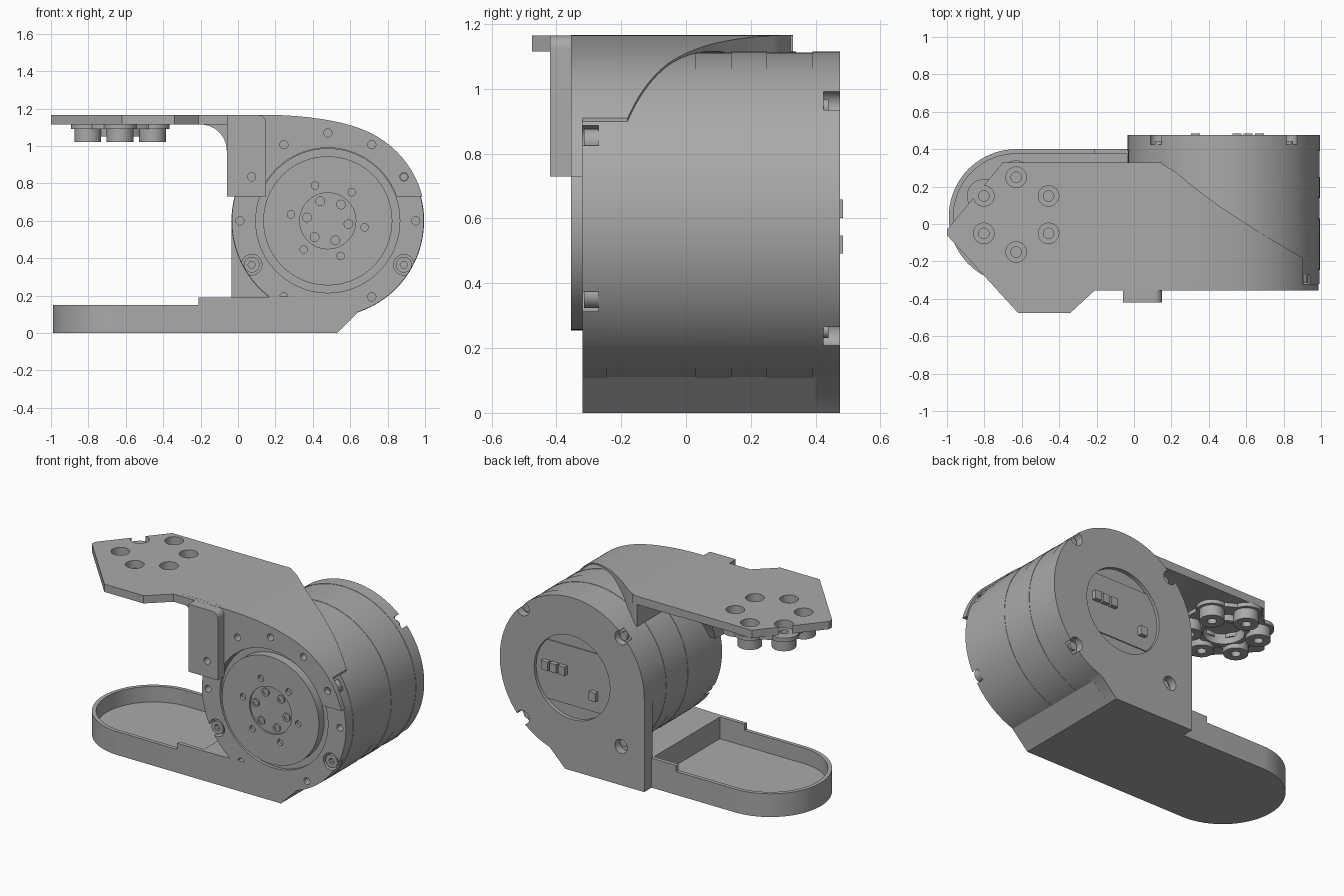
import bpy, bmesh
from math import sin, cos, radians, asin, degrees
from mathutils import Vector

cube = bpy.data.objects.get("Cube")
if cube:
    bpy.data.objects.remove(cube, do_unlink=True)

grey = bpy.data.materials.new("machined_grey")
grey.use_nodes = True
grey.diffuse_color = (0.4, 0.4, 0.4, 1)
grey.node_tree.nodes["Principled BSDF"].inputs["Base Color"].default_value = grey.diffuse_color

MX, MZ = 0.48, 0.6            # motor axis
R = 0.515                     # motor radius
FX, FY = -0.63, 0.05          # coupling axis


def arc(cx, cy, r, a0, a1, n=32):
    steps = [radians(a0 + (a1 - a0) * i / n) for i in range(n + 1)]
    return [(cx + r * cos(a), cy + r * sin(a)) for a in steps]


def disc(cx, cy, r, n=32):
    return arc(cx, cy, r, 0, 360, n)[:-1]


def rect(u0, u1, v0, v1):
    return [(u0, v0), (u1, v0), (u1, v1), (u0, v1)]


def polar(r, deg, cx=MX, cy=MZ):
    return cx + r * cos(radians(deg)), cy + r * sin(radians(deg))


def mesh_object(name, pieces):
    """Each piece is (outline, axis, start, end)."""
    bm = bmesh.new()
    for pts, axis, a, b in pieces:
        place = {"x": lambda u, v, t: (t, u, v),
                 "y": lambda u, v, t: (u, t, v),
                 "z": lambda u, v, t: (u, v, t)}[axis]
        lo, hi = ([bm.verts.new(place(u, v, t)) for u, v in pts] for t in (a, b))
        bm.faces.new(lo)
        bm.faces.new(hi[::-1])
        for i in range(len(pts)):
            j = (i + 1) % len(pts)
            bm.faces.new((lo[i], hi[i], hi[j], lo[j]))
    bmesh.ops.recalc_face_normals(bm, faces=bm.faces)
    me = bpy.data.meshes.new(name)
    bm.to_mesh(me)
    bm.free()
    me.materials.append(grey)
    ob = bpy.data.objects.new(name, me)
    bpy.context.collection.objects.link(ob)
    return ob


def part(name, pieces, cuts=()):
    ob = mesh_object(name, pieces)
    bpy.ops.object.select_all(action="DESELECT")
    bpy.context.view_layer.objects.active = ob
    ob.select_set(True)
    if cuts:
        cutter = mesh_object(name + "_cutter", cuts)
        cutter.hide_render = True
        mod = ob.modifiers.new("cut", "BOOLEAN")
        mod.object, mod.solver, mod.use_self = cutter, "EXACT", True
        bpy.ops.object.modifier_apply(modifier=mod.name)
        bpy.data.objects.remove(cutter, do_unlink=True)
    bpy.ops.object.shade_smooth_by_angle(angle=radians(30))
    return ob


# Motor housing bands
bands = [("housing_front", -0.245, 0.03, R), ("housing_mid_band", 0.03, 0.14, R - 0.002),
         ("housing_rear", 0.14, 0.25, R), ("housing_rear_band", 0.25, 0.39, R - 0.002)]
for name, a, b, r in bands:
    part(name, [(disc(MX, MZ, r, 96), "y", a, b)])

# Front ring with rotor recess, bolt holes and open bolt pockets
bolt_angles = range(0, 360, 30)
deep = [30, 210, 270, 330]
ring_cuts = [(disc(MX, MZ, 0.385, 96), "y", -0.4, -0.3)]
for a in bolt_angles:
    pocket = a in deep
    ring_cuts.append((disc(*polar(0.47, a), 0.055 if pocket else 0.022, 24), "y", -0.4, -0.27))
part("front_ring", [(disc(MX, MZ, R - 0.002, 96), "y", -0.32, -0.245)], ring_cuts)
for a in deep:
    x, z = polar(0.47, a)
    part("ring_screw", [(disc(x, z, 0.042, 24), "y", -0.315, -0.26)],
         [(disc(x, z, 0.02, 6), "y", -0.4, -0.29)])

# Rotor with recessed hub and screws
rotor_cuts = [(disc(MX, MZ, 0.15, 48), "y", -0.4, -0.345)]
rotor_cuts += [(disc(*polar(0.2, 110 + 60 * i), 0.02, 16), "y", -0.4, -0.335) for i in range(6)]
part("rotor", [(disc(MX, MZ, 0.345, 96), "y", -0.355, -0.29)], rotor_cuts)
for i in range(6):
    x, z = polar(0.112, 111 + 60 * i)
    part("hub_screw", [(disc(x, z, 0.026, 20), "y", -0.354, -0.34)],
         [(disc(x, z, 0.014, 6), "y", -0.4, -0.348)])

# Back cover: round top, straight inner side, chamfered foot
cover = arc(MX, MZ, R, -72, 180, 72) + [(MX - R, 0), (0.53, 0)]
cover_cuts = [(disc(MX, MZ, 0.27, 64), "y", 0.45, 0.6)]
for dx in (-0.35, 0.35):
    for dz in (-0.35, 0.35):
        cover_cuts.append((disc(MX + dx, MZ + dz, 0.045, 24), "y", 0.425, 0.6))
part("back_cover", [(cover, "y", 0.39, 0.475)], cover_cuts)
for dx in (-0.35, 0.35):
    for dz in (-0.35, 0.35):
        x, z = MX + dx * 0.98, MZ + dz * 0.98
        part("cover_screw", [(disc(x, z, 0.026, 20), "y", 0.42, 0.44)])
board = arc(MX, MZ, 0.268, -45, 45, 16) + arc(MX, MZ, 0.268, 135, 225, 16)
part("circuit_board", [(board, "y", 0.445, 0.457)])
for dx, dz in [(0.19, 0.03), (0.13, 0.03), (0.07, 0.03), (-0.15, -0.08)]:
    x, z = MX + dx, MZ + dz
    part("connector", [(rect(x - 0.024, x + 0.024, z - 0.028, z + 0.028), "y", 0.455, 0.485)])

# Base block and open tray with rounded end
foot = [(MX - R, 0), (0.53, 0), (0.64, 0.11), (0.5, 0.2), (MX - R, 0.19)]
part("base_block", [(foot, "y", -0.32, 0.4)])


def tray(r, x_end):
    return arc(FX, 0.04, r, 90, 270, 40) + [(x_end, 0.04 - r), (x_end, 0.04 + r)]


part("tray", [(tray(0.36, 0.0), "z", 0, 0.15)], [(tray(0.335, -0.03), "z", 0.05, 0.3)])
for y in (-0.32, 0.375):
    part("tray_raised_wall", [(rect(-0.21, 0.0, 0.14, 0.19), "y", y, y + 0.025)])

# Bracket saddle over the motor
outer = []
for i in range(49):
    a = 120 - (120 - 14.4) * i / 48
    outer.append(polar(0.522 + 0.132 * max(0, (a - 60) / 60) ** 3, a))


def inner_arc(r):
    a = degrees(asin(0.13 / r))
    return arc(MX, MZ, r, a, 180 - a, 64)


fillet = arc(-0.2, 0.975, 0.14, 0, 90, 10)
saddle = [(-0.2, 1.165)] + outer + inner_arc(R + 0.001) + [(-0.06, 0.73)] + fillet
sweep = [(0.12, 0.34), (0.22, 0.28), (0.33, 0.19), (0.45, 0.1), (0.68, -0.05), (0.9, -0.18),
         (0.9, -0.322), (1.1, -0.322), (1.1, 0.5), (0.12, 0.5)]
back_curve = [(0.4, 1.114), (0.22, 1.11), (0.1, 1.09), (0.0, 1.05), (-0.09, 0.98),
              (-0.16, 0.88), (-0.22, 0.72), (-0.22, 0.6), (0.4, 0.6)]
part("bracket_saddle", [(saddle, "y", -0.33, 0.33)],
     [(sweep, "z", 0.5, 1.3), (back_curve, "x", -0.3, 0.119)])

# Bracket front flange and locating tab
bolt_holes = [(disc(*polar(0.47, a), 0.022, 20), "y", -0.5, -0.3) for a in range(30, 151, 30)]
flange = [(-0.06, 1.165)] + outer + inner_arc(0.39) + [(-0.06, 0.73)]
part("bracket_flange", [(flange, "y", -0.355, -0.32)], bolt_holes)
tab = [(-0.06, 0.73), (0.15, 0.73)] + arc(0.11, 1.125, 0.04, 0, 90, 8) + [(-0.06, 1.165)]
part("bracket_tab", [(tab, "y", -0.42, -0.354)], bolt_holes[-1:])

# Bracket top plate with six holes
plate = [(-1, -0.06), (-1, -0.03), (-0.7, 0.33), (0.15, 0.33), (0.15, -0.355),
         (-0.21, -0.355), (-0.34, -0.475), (-0.62, -0.475)]
lobes = [polar(0.2, 30 + 60 * i, FX, FY) for i in range(6)]
part("bracket_plate", [(plate, "z", 1.115, 1.165)],
     [(disc(x, y, 0.055, 28), "z", 1.0, 1.3) for x, y in lobes])

# Coupling under the plate: lobed ring with bosses
part("coupling_ring", [(disc(FX, FY, 0.24, 64), "z", 1.09, 1.115)],
     [(disc(FX, FY, 0.12, 48), "z", 1.0, 1.2)]
     + [(disc(x, y, 0.06, 24), "z", 1.0, 1.2) for x, y in lobes])
part("coupling_collar", [(disc(FX, FY, 0.15, 48), "z", 1.05, 1.1)],
     [(disc(FX, FY, 0.12, 48), "z", 1.0, 1.2)])
for x, y in lobes:
    part("coupling_lobe", [(disc(x, y, 0.09, 32), "z", 1.09, 1.115)],
         [(disc(x, y, 0.028, 20), "z", 1.0, 1.2)])
    part("coupling_boss", [(disc(x, y, 0.072, 32), "z", 1.022, 1.09)],
         [(disc(x, y, 0.028, 20), "z", 1.0, 1.2)])
